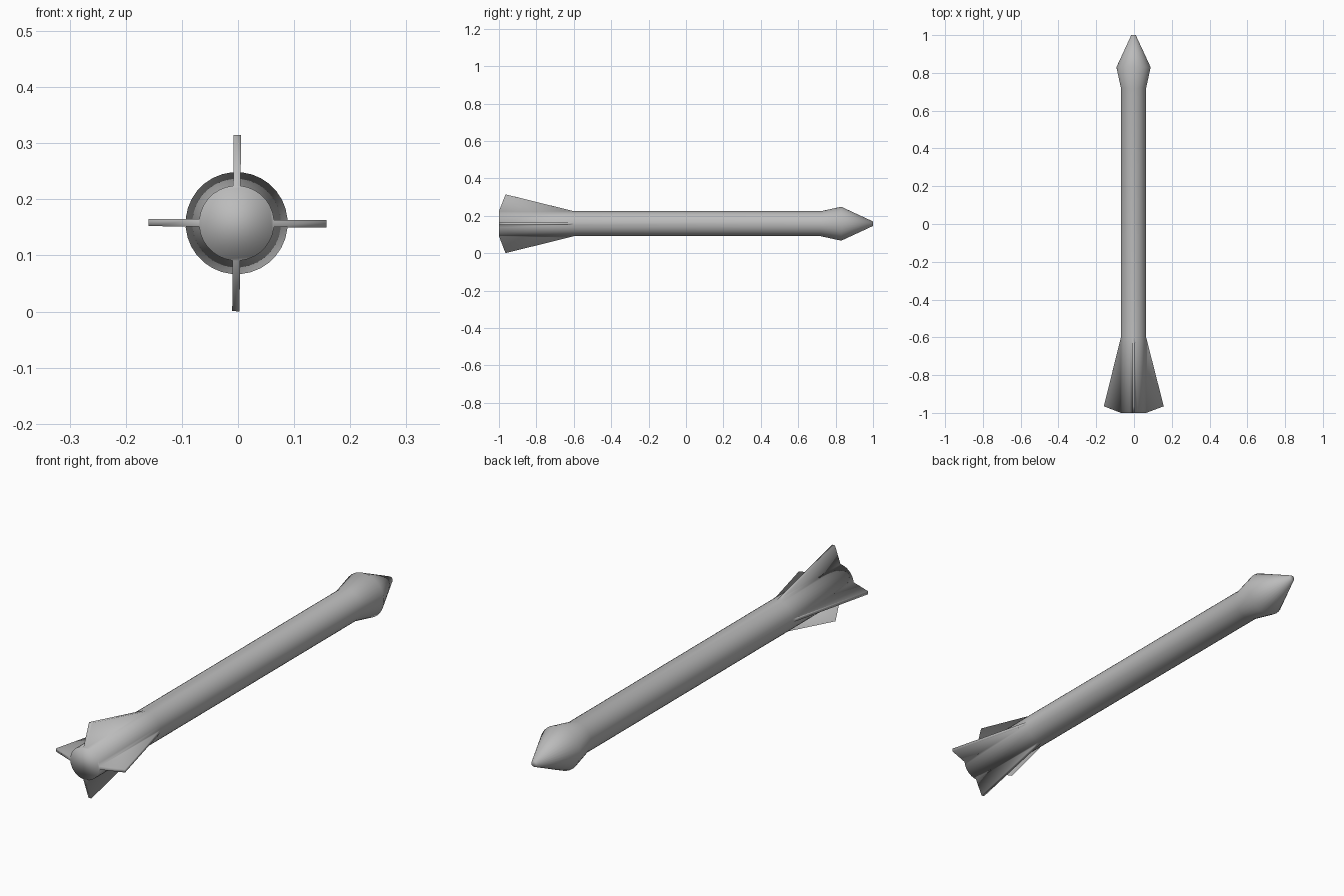
import bpy, bmesh, math
from mathutils import Matrix, Vector

cube = bpy.data.objects.get("Cube")
if cube:
    bpy.data.objects.remove(cube, do_unlink=True)

SIDES = 32
CENTRE = Vector((-0.0025, 0, 0.1575))

grey = bpy.data.materials.new("plain grey")
grey.use_nodes = True
colour = (0.5, 0.5, 0.5, 1)
grey.diffuse_color = colour
grey.node_tree.nodes["Principled BSDF"].inputs["Base Color"].default_value = colour

bm = bmesh.new()

# Shaft and flared head: (y, radius) rings turned about the y axis
profile = [(-1, 0.067), (-0.6, 0.067), (0.72, 0.067), (0.83, 0.091), (1, 0.012)]
rings = []
for y, r in profile:
    ring = []
    for i in range(SIDES):
        a = (i - 0.5) * math.tau / SIDES
        ring.append(bm.verts.new((r * math.cos(a), y, r * math.sin(a))))
    rings.append(ring)
bands = []
for lower, upper in zip(rings, rings[1:]):
    bands.append([bm.faces.new((lower[i], upper[i], upper[(i + 1) % SIDES],
                                lower[(i + 1) % SIDES])) for i in range(SIDES)])
bm.faces.new(rings[0])
bm.faces.new(rings[-1])

# Four tail fins pulled straight out of the tail faces: right, up, left, down
for k, reach in enumerate((0.16, 0.157, 0.157, 0.157)):
    a = k * math.tau / 4
    out = Vector((math.cos(a), 0, math.sin(a)))
    face = bmesh.ops.extrude_discrete_faces(bm, faces=[bands[0][k * SIDES // 4]])["faces"][0]
    for v in face.verts:
        y, r = (-0.965, reach) if v.co.y < -0.8 else (-0.63, 0.0744)
        v.co += out * (r - v.co.dot(out))
        v.co.y = y

# Slight roll, then lift into place
bmesh.ops.transform(bm, verts=bm.verts,
                    matrix=Matrix.Translation(CENTRE) @ Matrix.Rotation(0.008, 4, "Y"))
bmesh.ops.recalc_face_normals(bm, faces=bm.faces)
for f in bm.faces:
    f.smooth = True

mesh = bpy.data.meshes.new("finned_shaft")
bm.to_mesh(mesh)
bm.free()
mesh.materials.append(grey)
bpy.context.collection.objects.link(bpy.data.objects.new("finned_shaft", mesh))
